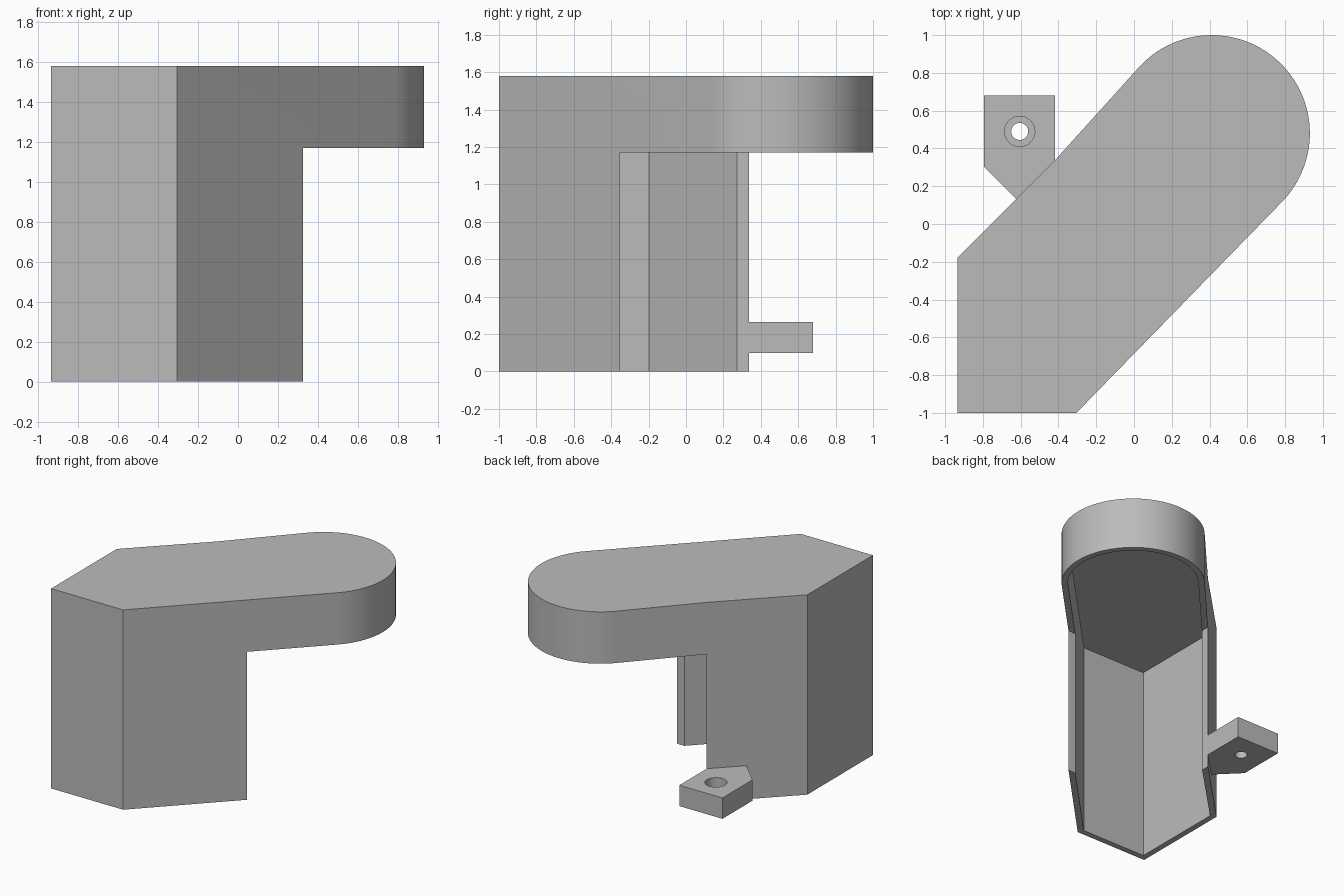
import bpy, math
from mathutils import Vector

if "Cube" in bpy.data.objects:
    bpy.data.objects.remove(bpy.data.objects["Cube"], do_unlink=True)

grey = bpy.data.materials.new("plain grey")
grey.use_nodes = True
colour = (0.5, 0.5, 0.5, 1)
grey.diffuse_color = colour
grey.node_tree.nodes["Principled BSDF"].inputs["Base Color"].default_value = colour

WALL = 0.046
HEIGHT = 1.58
ARM_Z = 1.17


def prism(name, outline, z0, z1):
    """Extrude a counter-clockwise outline between two heights."""
    n = len(outline)
    verts = [(x, y, z) for z in (z0, z1) for x, y in outline]
    faces = [tuple(reversed(range(n))), tuple(range(n, 2 * n))]
    faces += [(i, (i + 1) % n, (i + 1) % n + n, i + n) for i in range(n)]
    mesh = bpy.data.meshes.new(name)
    mesh.from_pydata(verts, [], faces)
    mesh.materials.append(grey)
    obj = bpy.data.objects.new(name, mesh)
    bpy.context.collection.objects.link(obj)
    return obj


def circle(cx, cy, r, start=0, end=360, steps=48):
    angles = [math.radians(start + (end - start) * i / steps) for i in range(steps + 1)]
    points = [(cx + r * math.cos(a), cy + r * math.sin(a)) for a in angles]
    return points[:-1] if end - start == 360 else points


def inset(outline, d):
    """Move every edge of an outline inwards by d."""
    result = []
    for i, p in enumerate(outline):
        p = Vector(p)
        a = (p - Vector(outline[i - 1])).normalized()
        b = (Vector(outline[(i + 1) % len(outline)]) - p).normalized()
        na, nb = Vector((-a.y, a.x)), Vector((-b.y, b.x))
        result.append(tuple(p + (na + nb) * d / (1 + na.dot(nb))))
    return result


def cut(obj, cutter):
    mod = obj.modifiers.new("cut", "BOOLEAN")
    mod.operation = "DIFFERENCE"
    mod.solver = "EXACT"
    mod.object = cutter
    bpy.ops.object.select_all(action="DESELECT")
    bpy.context.view_layer.objects.active = obj
    obj.select_set(True)
    bpy.ops.object.modifier_apply(modifier=mod.name)
    bpy.data.objects.remove(cutter, do_unlink=True)


def smooth(obj):
    bpy.ops.object.select_all(action="DESELECT")
    bpy.context.view_layer.objects.active = obj
    obj.select_set(True)
    bpy.ops.object.shade_smooth_by_angle(angle=math.radians(25))


# Hollow cover: pointed base with a rounded arm, open underneath
outline = [(-0.935, -1), (-0.305, -1)]
outline += circle(0.411, 0.48, 0.52, -44, 137.8, 64)
outline += [(-0.418, 0.338), (-0.935, -0.18)]
cover = prism("cover_shell", outline, 0, HEIGHT)
cut(cover, prism("cavity_cutter", inset(outline, WALL), -0.1, HEIGHT - WALL))

# Remove the lower walls below the arm
clearance = [(-0.418, -0.353), (1.2, -0.353), (1.2, 1.2), (-0.418, 1.2)]
cut(cover, prism("arm_clearance_cutter", clearance, -0.1, ARM_Z))
smooth(cover)

# Mounting tab with a counterbored screw hole
tab_outline = [(-0.795, 0.68), (-0.795, 0.305), (-0.61, 0.12), (-0.418, 0.312), (-0.418, 0.68)]
tab = prism("mounting_tab", tab_outline, 0.1, 0.265)
cut(tab, prism("screw_hole_cutter", circle(-0.605, 0.49, 0.045), 0, 0.4))
cut(tab, prism("counterbore_cutter", circle(-0.605, 0.49, 0.08), 0.17, 0.4))
smooth(tab)
